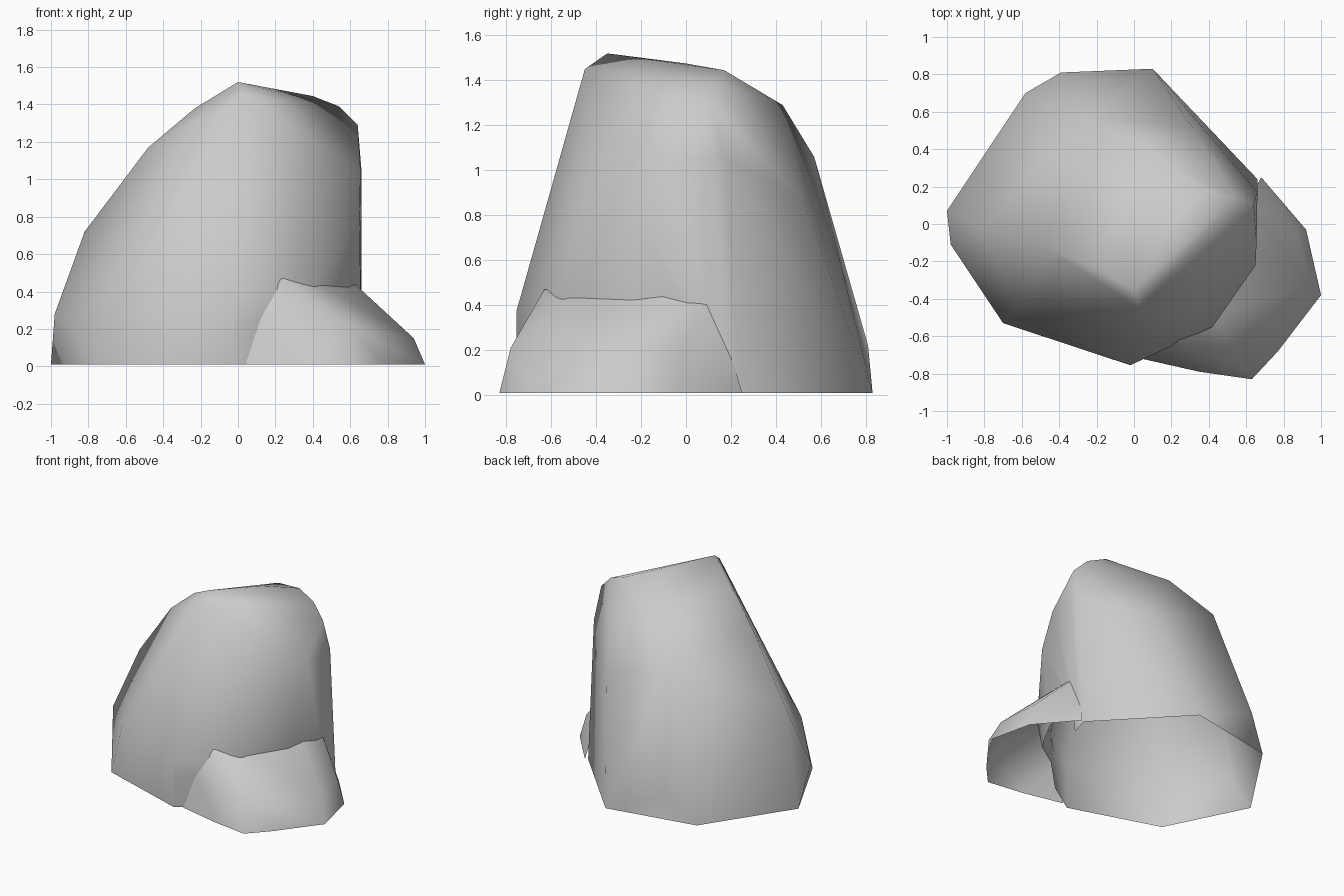
import bpy
import bmesh
from math import radians
from mathutils import Vector

default_cube = bpy.data.objects.get("Cube")
if default_cube:
    bpy.data.objects.remove(default_cube, do_unlink=True)

# Plain stone colour
stone = bpy.data.materials.new("stone_grey")
stone.use_nodes = True
stone_colour = (0.6, 0.6, 0.6, 1)
stone.diffuse_color = stone_colour
stone.node_tree.nodes["Principled BSDF"].inputs["Base Color"].default_value = stone_colour


def hull_mesh(points):
    """Wrap a convex skin around the corner points of a boulder."""
    bm = bmesh.new()
    for point in points:
        bm.verts.new(point)
    result = bmesh.ops.convex_hull(bm, input=bm.verts)
    unused = {item for item in result["geom_interior"] + result["geom_unused"]
              if isinstance(item, bmesh.types.BMVert)}
    bmesh.ops.delete(bm, geom=list(unused), context="VERTS")
    bmesh.ops.recalc_face_normals(bm, faces=bm.faces)
    return bm


def remove_faces(bm, rule):
    """Open the shell where the rule holds."""
    bm.normal_update()
    doomed = [face for face in bm.faces if rule(face)]
    bmesh.ops.delete(bm, geom=doomed, context="FACES")


def make_object(name, bm):
    mesh = bpy.data.meshes.new(name)
    bm.to_mesh(mesh)
    bm.free()
    mesh.materials.append(stone)
    obj = bpy.data.objects.new(name, mesh)
    bpy.context.collection.objects.link(obj)
    bpy.ops.object.select_all(action="DESELECT")
    obj.select_set(True)
    bpy.context.view_layer.objects.active = obj
    bpy.ops.object.shade_smooth_by_angle(angle=radians(65))
    return obj


def is_underside(face):
    return face.normal.z < -0.9 and face.calc_center_median().z < 0.05


# Tall boulder: footprint, shoulders and sloping crown
footprint = [(-1, .07), (-.7, -.53), (-.02, -.75), (.36, -.5),
             (.52, -.25), (.66, .24), (.1, .83), (-.58, .7)]
shoulders = [(-.98, -.11, .28), (-.62, -.51, .39), (-.02, -.755, .37),
             (.42, -.55, .45), (.35, -.45, .9), (.65, -.22, .8), (.655, -.1, 1.05),
             (.66, .17, 1.05), (.31, .52, .87), (-.39, .81, .22),
             (-.82, -.02, .72), (-.24, .57, 1.06)]
crown = [(0, -.35, 1.52), (.03, -.45, 1.45), (.2, 0, 1.475), (.4, .17, 1.445),
         (.54, .14, 1.39), (.64, .11, 1.29), (.04, .43, 1.29),
         (-.23, -.2, 1.38), (-.48, -.12, 1.17)]
boulder = hull_mesh([(x, y, .01) for x, y in footprint] + shoulders + crown)
remove_faces(boulder, is_underside)

# Leave the tall boulder open where the small one covers it
opening = Vector((.22, .1, .24))
for axis in range(3):
    normal = Vector((0, 0, 0))
    normal[axis] = 1
    # Cut only the faces low on the small boulder's side
    low = [f for f in boulder.faces if min(v.co.z for v in f.verts) < opening.z
           and max(v.co.x for v in f.verts) > opening.x
           and min(v.co.y for v in f.verts) < opening.y]
    parts = {item for f in low for item in [f, *f.edges, *f.verts]}
    bmesh.ops.bisect_plane(boulder, geom=list(parts), plane_co=opening, plane_no=normal)


def is_covered(face):
    centre = face.calc_center_median()
    return centre.x > opening.x and centre.y < opening.y and centre.z < opening.z


remove_faces(boulder, is_covered)
make_object("tall_boulder", boulder)

# Small boulder leaning against the front corner
skirt = [(.04, -.72), (.35, -.79), (.63, -.83), (.77, -.68), (1, -.38),
         (.92, -.03), (.68, .25)]
ledge = [(.12, -.69, .25), (.6, -.78, .21), (.94, -.32, .15), (.87, -.04, .19),
         (.23, -.63, .47), (.42, -.5, .45), (.56, -.06, .5), (.61, .12, .45)]
small = hull_mesh([(x, y, .01) for x, y in skirt] + ledge)
toward_outside = Vector((.85, -.5, 0))
remove_faces(small, lambda f: is_underside(f) or f.normal.dot(toward_outside) < -.5)
make_object("small_boulder", small)
